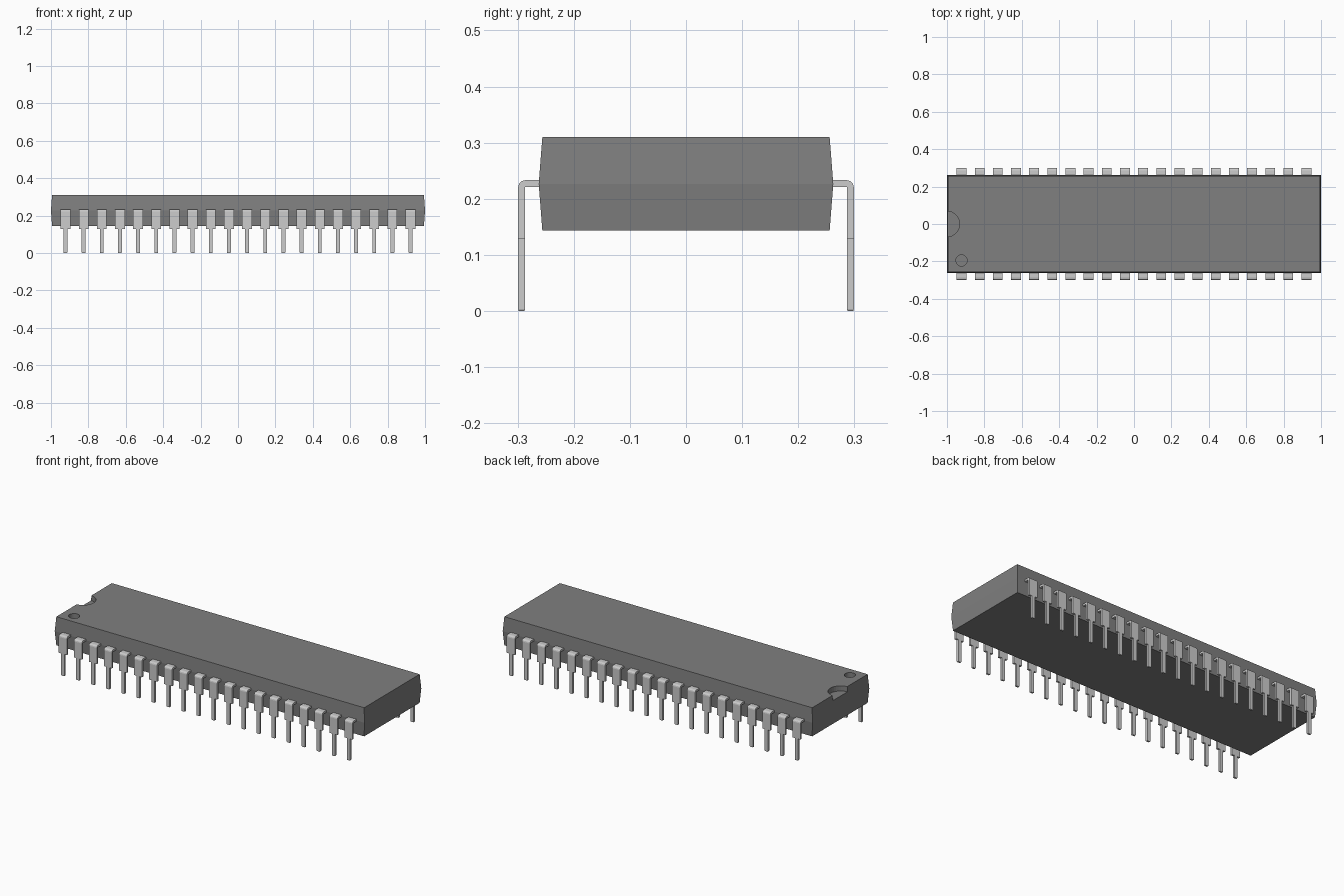
import bpy, bmesh, math
from mathutils import Matrix

if "Cube" in bpy.data.objects:
    bpy.data.objects.remove(bpy.data.objects["Cube"], do_unlink=True)


def make_material(name, grey):
    mat = bpy.data.materials.new(name)
    mat.use_nodes = True
    colour = (grey, grey, grey, 1.0)
    mat.diffuse_color = colour
    mat.node_tree.nodes["Principled BSDF"].inputs["Base Color"].default_value = colour
    return mat


def make_object(name, mesh, location=(0, 0, 0), turn=0.0):
    ob = bpy.data.objects.new(name, mesh)
    ob.location = location
    ob.rotation_euler.z = turn
    bpy.context.collection.objects.link(ob)
    return ob


def mesh_from(bm, name, mat):
    bmesh.ops.recalc_face_normals(bm, faces=bm.faces)
    mesh = bpy.data.meshes.new(name)
    bm.to_mesh(mesh)
    bm.free()
    mesh.materials.append(mat)
    return mesh


def loft(bm, rings):
    """Skin a stack of equally long rings and cap both ends."""
    loops = [[bm.verts.new(p) for p in ring] for ring in rings]
    n = len(loops[0])
    for a, b in zip(loops, loops[1:]):
        for i in range(n):
            bm.faces.new((a[i], a[(i + 1) % n], b[(i + 1) % n], b[i]))
    bm.faces.new(loops[0][::-1])
    bm.faces.new(loops[-1])


def rect(hx, hy, z, y=0.0):
    return [(-hx, y - hy, z), (hx, y - hy, z), (hx, y + hy, z), (-hx, y + hy, z)]


plastic = make_material("dark grey plastic", 0.214)
metal = make_material("light grey metal", 0.604)

# Package body: widest at the parting line, drafted to top and bottom
BOTTOM, MIDDLE, TOP = 0.143, 0.2265, 0.31
bm = bmesh.new()
loft(bm, [rect(0.994, 0.256, BOTTOM), rect(1.0, 0.2625, MIDDLE), rect(0.994, 0.256, TOP)])
body = make_object("package_body", mesh_from(bm, "package_body", plastic))

# End notch and first-pin dimple, both cut into the top
for name, x, y, radius, depth in (("notch", -1.0, 0.0, 0.068, 0.03),
                                  ("dimple", -0.922, -0.195, 0.03, 0.03)):
    bm = bmesh.new()
    bmesh.ops.create_cone(bm, cap_ends=True, segments=32, radius1=radius, radius2=radius,
                          depth=0.2, matrix=Matrix.Translation((x, y, TOP - depth + 0.1)))
    cutter = make_object(name + "_cutter", mesh_from(bm, name + "_cutter", plastic))
    cutter.hide_render = True
    mod = body.modifiers.new(name, 'BOOLEAN')
    mod.operation = 'DIFFERENCE'
    mod.solver = 'EXACT'
    mod.object = cutter
    bpy.context.view_layer.objects.active = body
    bpy.ops.object.modifier_apply(modifier=name)
    bpy.data.objects.remove(cutter, do_unlink=True)

# Lead: wide bent shoulder, then a narrow leg with a slightly tapered tip
OUTER, THICK, ARM_TOP, STEP = 0.299, 0.012, 0.233, 0.128
WIDE, NARROW = 0.026, 0.0105
bend = [(-OUTER + THICK * (1 - math.cos(a)), ARM_TOP - THICK * (1 - math.sin(a)))
        for a in (math.radians(d) for d in (0, 30, 60, 90))]
profile = [(-OUTER, STEP)] + bend + [(-0.24, ARM_TOP), (-0.24, ARM_TOP - THICK),
                                     (-OUTER + THICK, ARM_TOP - THICK), (-OUTER + THICK, STEP)]
bm = bmesh.new()
loft(bm, [[(x, y, z) for y, z in profile] for x in (-WIDE, WIDE)])
leg_y = -OUTER + THICK / 2
loft(bm, [rect(NARROW - 0.002, THICK / 2 - 0.001, 0.0, leg_y),
          rect(NARROW, THICK / 2, 0.003, leg_y),
          rect(NARROW, THICK / 2, STEP, leg_y)])
lead_mesh = mesh_from(bm, "lead", metal)

# Twenty leads along each long side
COUNT, FIRST = 20, -0.9225
pitch = -2 * FIRST / (COUNT - 1)
for i in range(COUNT):
    x = FIRST + i * pitch
    make_object(f"front_lead_{i + 1}", lead_mesh, (x, 0, 0))
    make_object(f"back_lead_{i + 1}", lead_mesh, (x, 0, 0), math.pi)
